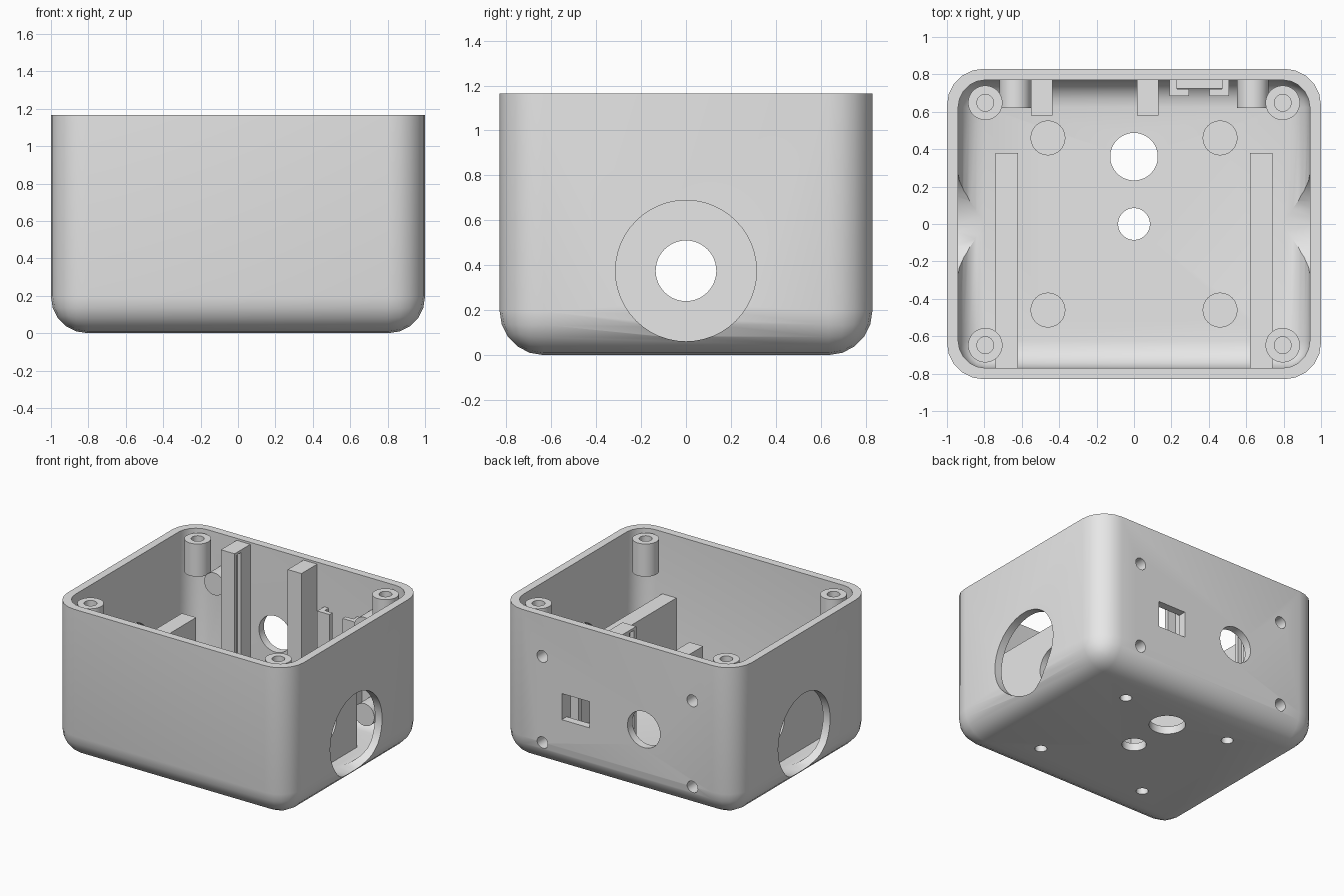
import bpy, bmesh, math
from mathutils import Matrix, Vector

if "Cube" in bpy.data.objects:
    bpy.data.objects.remove(bpy.data.objects["Cube"], do_unlink=True)

grey = bpy.data.materials.new("plain grey")
grey.use_nodes = True
COLOUR = (0.8, 0.8, 0.8, 1)
grey.diffuse_color = COLOUR
grey.node_tree.nodes["Principled BSDF"].inputs["Base Color"].default_value = COLOUR

RIM, FLOOR, WALL = 1.165, 0.06, 0.06
AXES = {"x": Matrix.Rotation(math.pi / 2, 4, "Y"),
        "y": Matrix.Rotation(math.pi / 2, 4, "X"),
        "z": Matrix.Identity(4)}


def finish(bm, name):
    mesh = bpy.data.meshes.new(name)
    bm.to_mesh(mesh)
    bm.free()
    mesh.materials.append(grey)
    ob = bpy.data.objects.new(name, mesh)
    bpy.context.collection.objects.link(ob)
    return ob


def box(name, low, high, round_off=0):
    """Box between two corners; round_off rounds every edge but the top ones."""
    low, high = Vector(low), Vector(high)
    bm = bmesh.new()
    bmesh.ops.create_cube(bm, size=1)
    for v in bm.verts:
        v.co = (low + high) / 2 + v.co * (high - low)
    if round_off:
        edges = [e for e in bm.edges if min(v.co.z for v in e.verts) < high.z - 0.01]
        bmesh.ops.bevel(bm, geom=edges, offset=round_off, segments=5,
                        profile=0.5, affect="EDGES")
    return finish(bm, name)


def rod(name, axis, middle, radius, length):
    """Cylinder along an axis, centred on middle."""
    bm = bmesh.new()
    bmesh.ops.create_cone(bm, cap_ends=True, segments=48, radius1=radius,
                          radius2=radius, depth=length,
                          matrix=Matrix.Translation(middle) @ AXES[axis])
    return finish(bm, name)


def combine(target, tool, operation="DIFFERENCE"):
    mod = target.modifiers.new("combine", "BOOLEAN")
    mod.operation, mod.solver, mod.object = operation, "EXACT", tool
    bpy.context.view_layer.objects.active = target
    bpy.ops.object.modifier_apply(modifier=mod.name)


def cut(tool, *targets):
    tool.hide_render = True
    for target in targets:
        combine(target, tool)
    bpy.data.objects.remove(tool, do_unlink=True)


parts = []

# Open shell with rounded corners and base
shell = box("shell", (-1, -0.83, 0), (1, 0.83, RIM), 0.195)
cut(box("cavity", (-0.94, -0.77, FLOOR), (0.94, 0.77, RIM + 0.3), 0.145), shell)
parts.append(shell)

# Large side openings
for side in (-1, 1):
    cut(rod("side_opening", "x", (side * 0.95, 0, 0.375), 0.314, 0.4), shell)

# Two round floor openings
cut(rod("floor_opening", "z", (0, 0.36, 0), 0.127, 0.4), shell)
cut(rod("floor_opening", "z", (0, 0, 0), 0.085, 0.4), shell)

# Round and square openings in the back wall
cut(rod("back_opening", "y", (-0.224, 0.83, 0.52), 0.138, 0.3), shell)
cut(box("back_window", (0.235, 0.7, 0.41), (0.47, 0.9, 0.61)), shell)

for x in (-1, 1):
    side = "left" if x > 0 else "right"

    # Inner side plates with a round hole
    plate = box(side + "_plate", (x * 0.68 - 0.06, -0.77, FLOOR - 0.002),
                (x * 0.68 + 0.06, 0.38, 0.69))
    cut(rod("plate_hole", "x", (x * 0.68, 0, 0.375), 0.135, 0.4), plate)
    parts.append(plate)

    for y in (-1, 1):
        # Corner screw posts under the rim
        post = rod(side + "_corner_post", "z", (x * 0.795, y * 0.648, 1.02), 0.092, 0.25)
        cut(rod("post_hole", "z", (x * 0.795, y * 0.648, 1.1), 0.045, 0.34), post)
        # Floor studs with blind holes from below
        stud = rod(side + "_floor_stud", "z", (x * 0.46, y * 0.46, 0.12), 0.093, 0.18)
        cut(rod("stud_hole", "z", (x * 0.46, y * 0.46, 0.05), 0.042, 0.22), shell, stud)
        parts += [post, stud]

    # Back wall studs with blind holes from outside
    for z in (0.19, 0.85):
        stud = rod(side + "_back_stud", "y", (x * 0.635, 0.7, z), 0.085, 0.16)
        cut(rod("stud_hole", "y", (x * 0.635, 0.8, z), 0.045, 0.22), shell, stud)
        parts.append(stud)

    # Tall guide posts beside the round opening, grooved on facing sides
    mid = -0.21 - x * 0.283
    guide = box("guide_post", (mid - 0.058, 0.58, FLOOR + 0.003), (mid + 0.058, 0.772, 1.15))
    groove = mid + x * 0.058
    cut(box("groove", (groove - 0.03, 0.61, 0.1), (groove + 0.03, 0.66, 1.13)), guide)
    parts.append(guide)

    # Hooked rails beside the square window
    rail = box("window_rail", (0.35 + x * 0.14 - 0.019, 0.685, FLOOR + 0.003),
               (0.35 + x * 0.14 + 0.019, 0.772, 0.84))
    hook = box("hook", (0.35 + x * 0.1 - 0.045, 0.685, FLOOR + 0.003),
               (0.35 + x * 0.1 + 0.045, 0.722, 0.84))
    combine(rail, hook, "UNION")
    bpy.data.objects.remove(hook, do_unlink=True)
    parts.append(rail)

# Ledge at the foot of the rails
parts.append(box("rail_ledge", (0.23, 0.724, FLOOR + 0.003), (0.47, 0.772, 0.2)))

# Smooth shading with sharp edges kept
bpy.ops.object.select_all(action="DESELECT")
for ob in parts:
    ob.select_set(True)
bpy.context.view_layer.objects.active = shell
bpy.ops.object.shade_smooth_by_angle(angle=math.radians(30))
